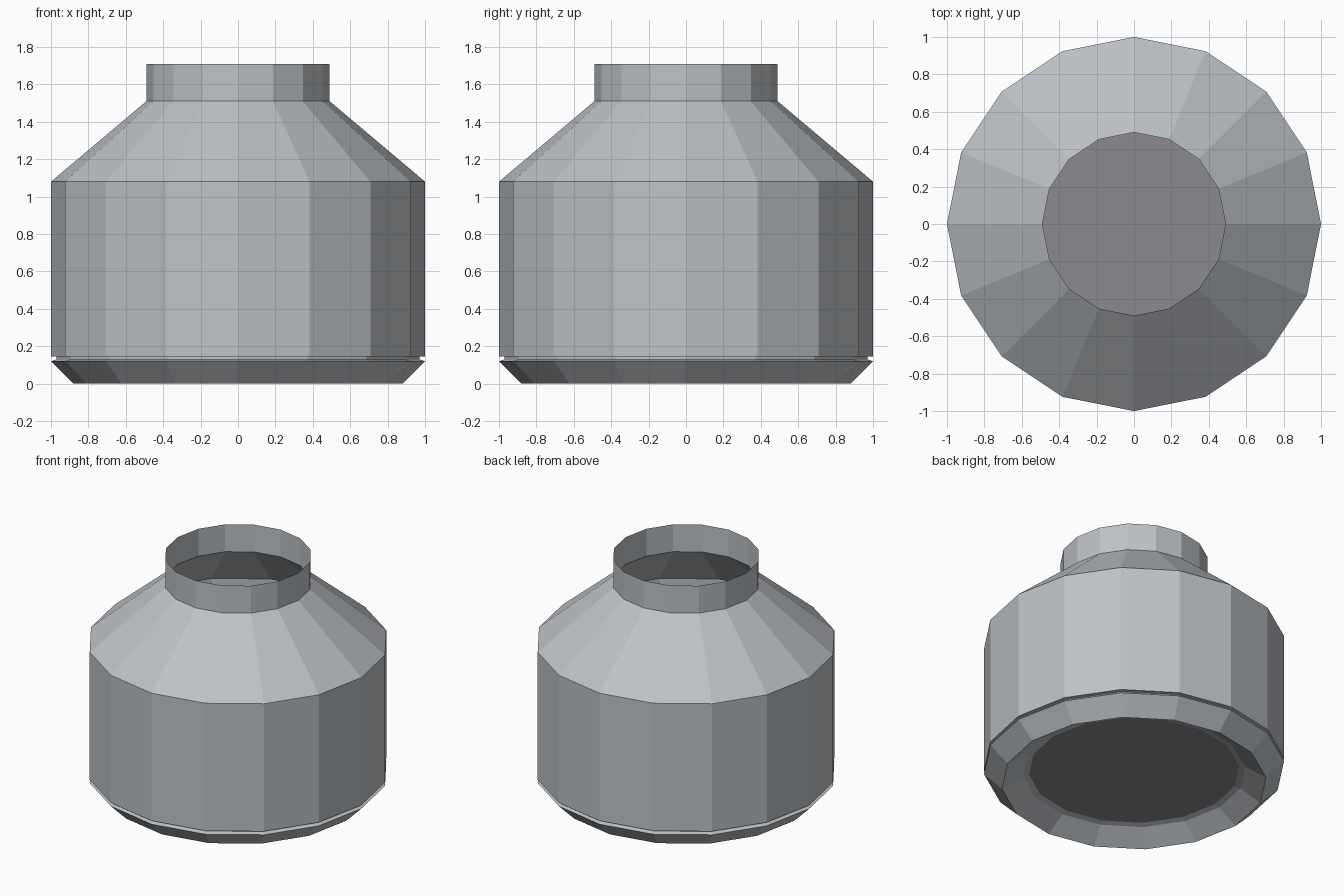
import bpy
import bmesh
from math import cos, sin, tau

SIDES = 16

cube = bpy.data.objects.get("Cube")
if cube:
    bpy.data.objects.remove(cube)


def material(name, colour):
    mat = bpy.data.materials.new(name)
    mat.use_nodes = True
    mat.diffuse_color = colour
    mat.node_tree.nodes["Principled BSDF"].inputs["Base Color"].default_value = colour
    return mat


def lathe(name, profile, mat, cap_end=False):
    """Revolve (radius, height) points into a flat-shaded, thin-walled part."""
    bm = bmesh.new()
    rings = []
    for radius, z in profile:
        angles = [tau * i / SIDES for i in range(SIDES)]
        rings.append([bm.verts.new((radius * cos(a), radius * sin(a), z)) for a in angles])
    for low, high in zip(rings, rings[1:]):
        for i in range(SIDES):
            j = (i + 1) % SIDES
            bm.faces.new((low[i], low[j], high[j], high[i]))
    if cap_end:
        bm.faces.new(rings[-1])
    mesh = bpy.data.meshes.new(name)
    bm.to_mesh(mesh)
    bm.free()
    mesh.materials.append(mat)
    obj = bpy.data.objects.new(name, mesh)
    bpy.context.collection.objects.link(obj)
    return obj


steel = material("steel grey", (0.51, 0.54, 0.57, 1))
floor_grey = material("floor grey", (0.26, 0.26, 0.28, 1))

# Straight wall, sloping shoulder and open neck
lathe("vessel_body", [(1, 0.145), (1, 1.08)], steel)
lathe("shoulder", [(1, 1.08), (0.49, 1.51)], steel)
lathe("neck", [(0.49, 1.51), (0.49, 1.71)], steel)

# Narrow groove between the wall and the base
lathe("base_groove", [(1, 0.12), (0.97, 0.13), (0.97, 0.145), (1, 0.145)], steel)

# Chamfered foot with a sloping inner recess
lathe("base_foot", [(0.7, 0.1), (0.74, 0.09), (0.88, 0), (1, 0.12)], steel)

# Closed floor, visible through the neck
lathe("floor", [(0.72, 0.1), (0.7, 0.1)], floor_grey, cap_end=True)
